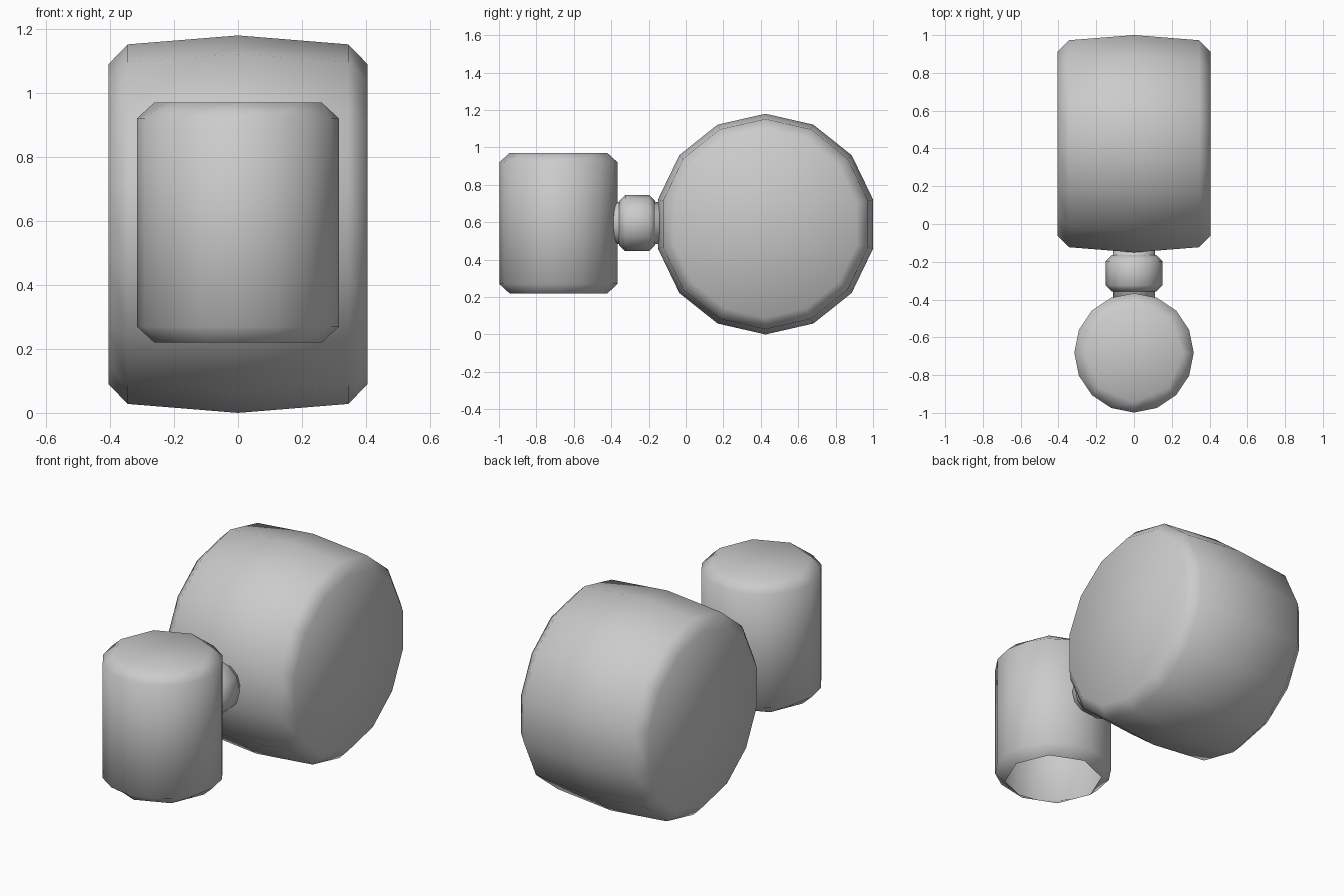
import bpy, bmesh
from math import pi, sin, cos
from mathutils import Matrix

if "Cube" in bpy.data.objects:
    bpy.data.objects.remove(bpy.data.objects["Cube"])


def lathe(name, profile, sides, matrix, caps=(True, True), octagon_ends=False, phase=0.0):
    """Revolve (radius, height) points around local z, then place with matrix."""
    bm = bmesh.new()
    rings = []
    last = len(profile) - 1
    for n, (r, h) in enumerate(profile):
        ring = []
        for k in range(sides):
            a = phase + 2 * pi * k / sides
            # end rings can be halved in side count: odd points sit on the chord
            f = cos(2 * pi / sides) if octagon_ends and n in (0, last) and k % 2 else 1.0
            ring.append(bm.verts.new((r * f * cos(a), r * f * sin(a), h)))
        rings.append(ring)
    for lo, hi in zip(rings, rings[1:]):
        for k in range(sides):
            j = (k + 1) % sides
            bm.faces.new((lo[k], lo[j], hi[j], hi[k]))
    if caps[0]:
        bm.faces.new(rings[0][::-1])
    if caps[1]:
        bm.faces.new(rings[-1])
    bm.transform(matrix)
    for f in bm.faces:
        f.smooth = True
    mesh = bpy.data.meshes.new(name)
    bm.to_mesh(mesh)
    bm.free()
    ob = bpy.data.objects.new(name, mesh)
    bpy.context.collection.objects.link(ob)
    return ob


along_x = Matrix.Rotation(pi / 2, 4, 'Y')
along_y = Matrix.Rotation(-pi / 2, 4, 'X')

# large barrel-shaped drum lying along x, one corner pointing straight up
lathe("drum",
      [(0.50, -0.405), (0.562, -0.345), (0.59, 0), (0.562, 0.345), (0.50, 0.405)],
      14, Matrix.Translation((0, 0.425, 0.59)) @ along_x)

# upright cup in front, closed on top and open underneath
lathe("upright_cup",
      [(0.262, 0.22), (0.316, 0.27), (0.316, 0.92), (0.262, 0.97)],
      16, Matrix.Translation((0, -0.682, 0)), caps=(False, True), octagon_ends=True)

# thin connecting tube and the thicker collar around it
neck = Matrix.Translation((0, 0, 0.595)) @ along_y
lathe("neck_tube", [(0.112, -0.45), (0.112, -0.10)], 12, neck)
lathe("neck_collar",
      [(0.118, -0.357), (0.15, -0.325), (0.15, -0.197), (0.118, -0.165)],
      12, neck)
